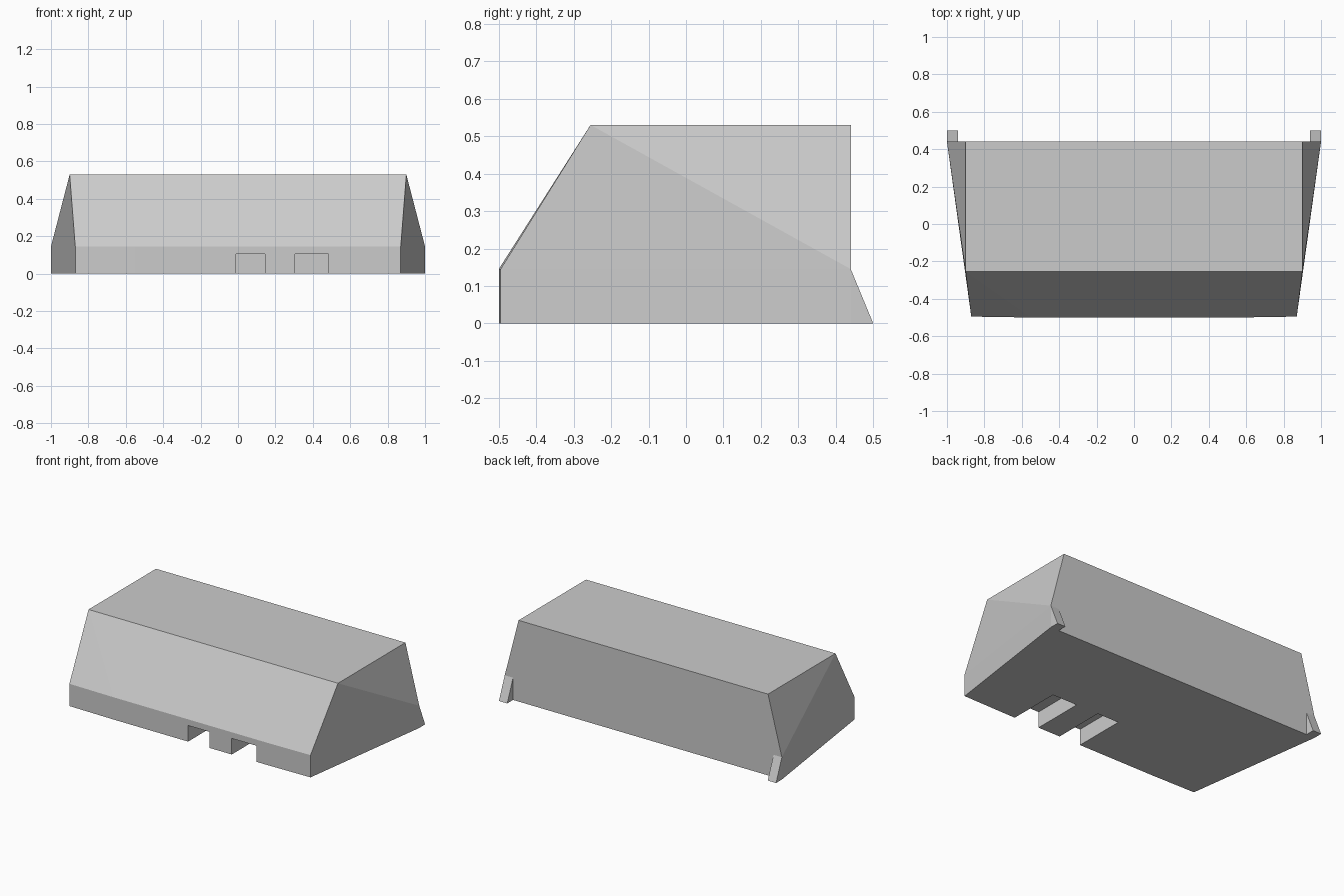
import bpy, bmesh

cube = bpy.data.objects.get("Cube")
if cube:
    bpy.data.objects.remove(cube, do_unlink=True)

grey = bpy.data.materials.new("plain_grey")
grey.use_nodes = True
colour = (0.6, 0.6, 0.6, 1)
grey.diffuse_color = colour
grey.node_tree.nodes["Principled BSDF"].inputs["Base Color"].default_value = colour


def hull(name, points):
    """Make a convex solid from its corner points."""
    bm = bmesh.new()
    for p in points:
        bm.verts.new(p)
    bmesh.ops.convex_hull(bm, input=bm.verts)
    bmesh.ops.dissolve_limit(bm, angle_limit=0.005, verts=bm.verts, edges=bm.edges)
    bmesh.ops.recalc_face_normals(bm, faces=bm.faces)
    mesh = bpy.data.meshes.new(name)
    bm.to_mesh(mesh)
    bm.free()
    mesh.materials.append(grey)
    obj = bpy.data.objects.new(name, mesh)
    bpy.context.collection.objects.link(obj)
    return obj


def box(name, x0, x1, y0, y1, z0, z1):
    return hull(name, [(x, y, z) for x in (x0, x1) for y in (y0, y1) for z in (z0, z1)])


# Main body: vertical back, sloped front, sides flaring towards the back
FOOT, TOP, BACK = 0.145, 0.53, 0.44
half = [(0.9, -0.255, TOP), (0.9, BACK, TOP)]
for z in (0, FOOT):
    half += [(1, BACK, z), (0.87, -0.495, z), (0.55, -0.5, z)]
body = hull("body", [(s * x, y, z) for s in (-1, 1) for x, y, z in half])

# Two rectangular slots cut into the front lower edge
for x0, x1 in ((-0.01, 0.145), (0.305, 0.485)):
    cutter = box("slot_cutter", x0, x1, -0.7, -0.155, -0.1, 0.105)
    cutter.hide_render = True
    mod = body.modifiers.new("slot", "BOOLEAN")
    mod.operation = "DIFFERENCE"
    mod.solver = "EXACT"
    mod.object = cutter
    bpy.context.view_layer.objects.active = body
    bpy.ops.object.modifier_apply(modifier=mod.name)
    bpy.data.objects.remove(cutter, do_unlink=True)

# Small wedge fins at the rear corners
for side, s in (("left", 1), ("right", -1)):
    hull(side + "_rear_fin", [(s * x, y, z) for x in (0.94, 1)
                              for y, z in ((BACK, FOOT), (BACK, 0), (0.5, 0))])
